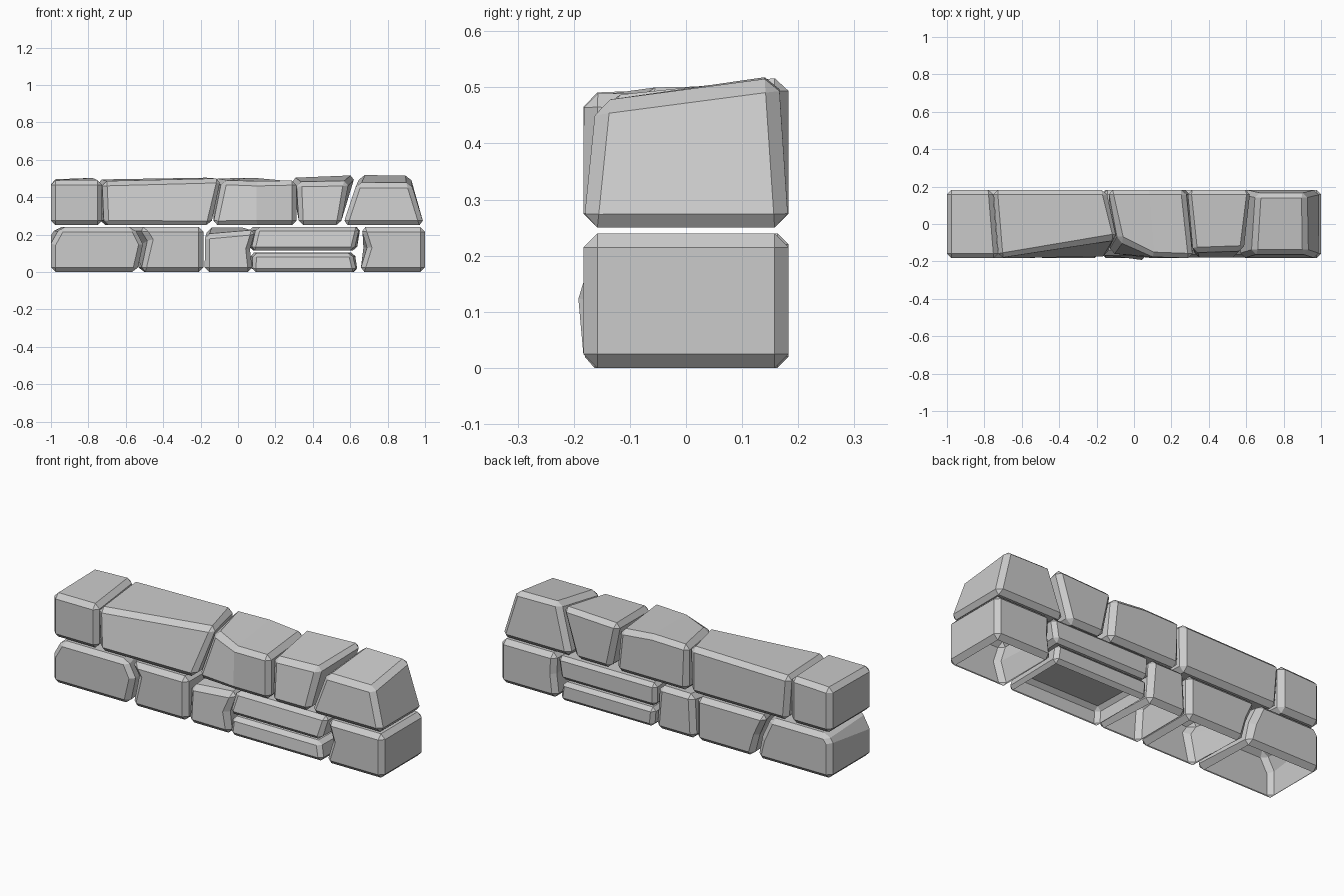
import bpy, bmesh

if "Cube" in bpy.data.objects:
    bpy.data.objects.remove(bpy.data.objects["Cube"])

D = 0.183   # half depth of the wall


def stone(name, front, back, crease=None, open_base=False, bevel=0.025):
    """Loft a front outline to a back outline (x, z[, y]) and chamfer the sharp edges."""
    bm = bmesh.new()
    f = [bm.verts.new((p[0], p[2] if len(p) > 2 else -D, p[1])) for p in front]
    b = [bm.verts.new((p[0], p[2] if len(p) > 2 else D, p[1])) for p in back]
    n = len(f)
    if crease:
        i, j = crease
        bm.faces.new(f[i:j + 1])
        bm.faces.new(f[j:] + f[:i + 1])
    else:
        bm.faces.new(f)
    bm.faces.new(b[::-1])
    for i in range(n):
        k = (i + 1) % n
        bm.faces.new((f[k], f[i], b[i], b[k]))
    bmesh.ops.recalc_face_normals(bm, faces=bm.faces)
    sharp = [e for e in bm.edges if e.calc_face_angle(0) > 0.75]
    bmesh.ops.bevel(bm, geom=sharp, offset=bevel, segments=1, profile=0.5,
                    affect='EDGES', clamp_overlap=True)
    bm.normal_update()
    # stones on the ground are hollow underneath
    if open_base:
        base = [q for q in bm.faces if q.normal.z < -0.9 and q.calc_center_median().z < 0.02]
        bmesh.ops.delete(bm, geom=base, context='FACES')
    me = bpy.data.meshes.new(name)
    bm.to_mesh(me)
    bm.free()
    ob = bpy.data.objects.new(name, me)
    bpy.context.collection.objects.link(ob)
    return ob


U, T = 0.25, 0.24   # underside of upper course, top of lower course

# upper course
stone("upper_end_left",
      [(-1, U), (-.725, U), (-.725, .49), (-1, .49)],
      [(-1, U), (-.755, U), (-.755, .505), (-1, .495)])
stone("upper_long",
      [(-.715, U), (-.145, U), (-.085, .50, -.075), (-.725, .485)],
      [(-.735, U), (-.15, U), (-.15, .505), (-.755, .495)])
stone("upper_creased",
      [(-.135, U, -.165), (.10, U), (.315, U), (.315, .49), (.10, .485, -.175), (-.08, .49, -.085)],
      [(-.13, U), (.08, U), (.30, U), (.275, .485), (.08, .505), (-.14, .50)],
      crease=(1, 4))
stone("upper_tapered",
      [(.325, U), (.55, U), (.59, .485, -.14), (.315, .48, -.15)],
      [(.335, U), (.545, U), (.63, .52), (.28, .505)])
stone("upper_end_right",
      [(.56, U), (.995, U), (.925, .475, -.16), (.635, .475, -.16)],
      [(.575, U), (.995, U), (.92, .518, .165), (.655, .522, .165)])

# lower course
stone("lower_end_left",
      [(-1, 0), (-.54, 0), (-.505, .15), (-.55, T), (-.95, T), (-1, .15)],
      [(-1, 0), (-.55, 0), (-.58, .12), (-.635, T), (-.97, T), (-1, .20)], open_base=True)
stone("lower_block",
      [(-.52, 0), (-.185, 0), (-.185, T), (-.525, T), (-.48, .17)],
      [(-.525, 0), (-.185, 0), (-.185, T), (-.615, T), (-.56, .12)], open_base=True)
stone("lower_small",
      [(-.178, 0), (.08, 0), (.065, .12), (.10, .225, -.165), (-.178, .20, -.165)],
      [(-.178, 0), (.06, 0), (.05, .12), (.04, T), (-.165, T)], open_base=True)
stone("slab_top",
      [(.07, .115), (.62, .115), (.65, T, -.16), (.10, T, -.16)],
      [(.06, .115), (.635, .115), (.655, T), (.055, T)], bevel=0.02)
stone("slab_bottom",
      [(.075, 0), (.635, 0), (.61, .10, -.17), (.08, .10, -.17)],
      [(.075, 0), (.64, 0), (.625, .105), (.065, .105)], open_base=True, bevel=0.02)
stone("lower_end_right",
      [(.65, 0), (1, 0), (1, T), (.655, T), (.69, .13)],
      [(.655, 0), (1, 0), (1, T), (.665, T), (.67, .13)], open_base=True)
